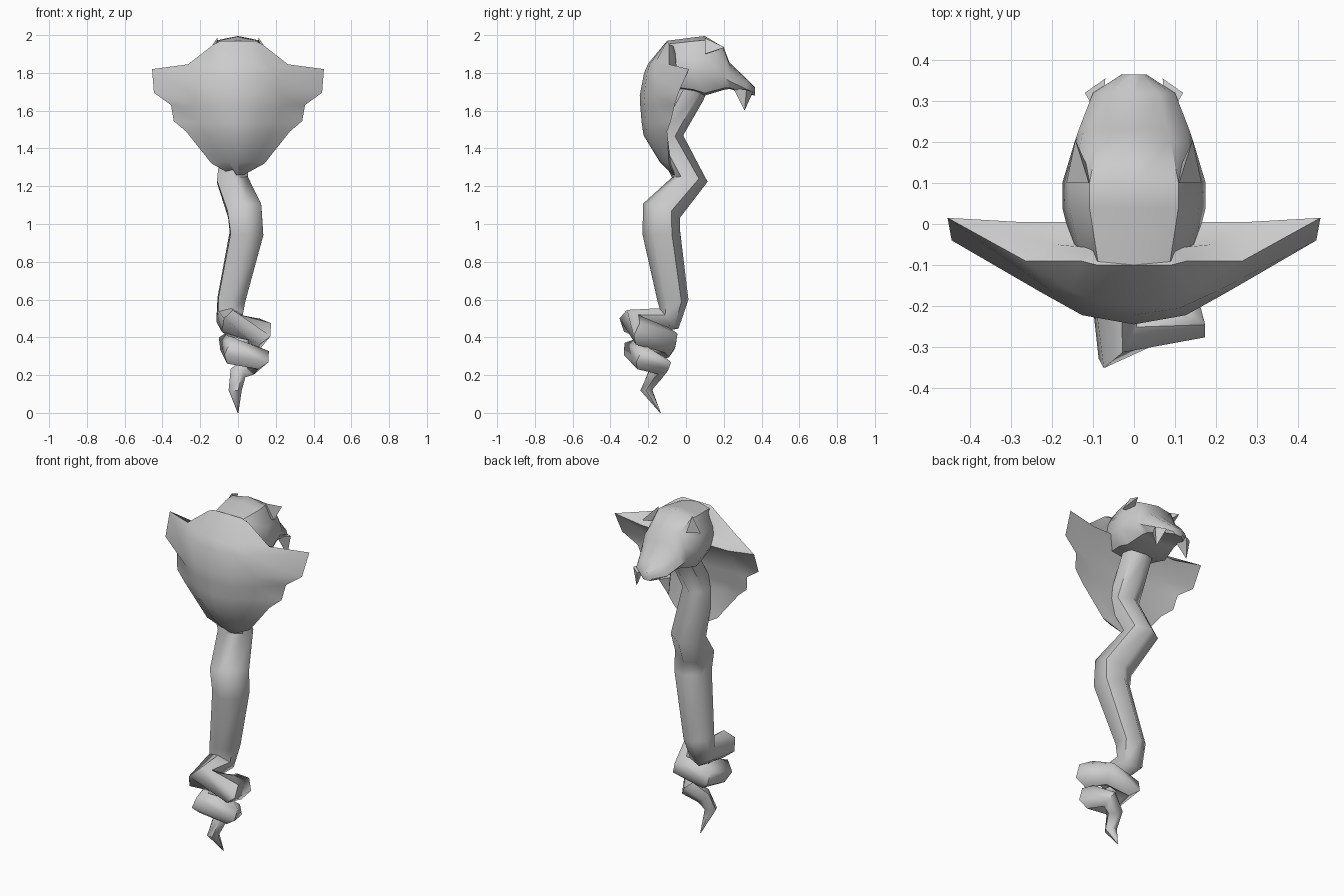
import bpy, bmesh, math
from mathutils import Vector

cube = bpy.data.objects.get("Cube")
if cube:
    bpy.data.objects.remove(cube, do_unlink=True)

grey = bpy.data.materials.new("stone_grey")
grey.use_nodes = True
COLOUR = (0.6, 0.6, 0.6, 1)
grey.diffuse_color = COLOUR
grey.node_tree.nodes["Principled BSDF"].inputs["Base Color"].default_value = COLOUR


def finish(name, bm, angle=50):
    """Turn a bmesh into a shaded object."""
    bmesh.ops.remove_doubles(bm, verts=bm.verts, dist=0.0005)
    bmesh.ops.recalc_face_normals(bm, faces=bm.faces)
    mesh = bpy.data.meshes.new(name)
    bm.to_mesh(mesh)
    bm.free()
    mesh.materials.append(grey)
    obj = bpy.data.objects.new(name, mesh)
    bpy.context.collection.objects.link(obj)
    bpy.ops.object.select_all(action='DESELECT')
    obj.select_set(True)
    bpy.context.view_layer.objects.active = obj
    bpy.ops.object.shade_smooth_by_angle(angle=math.radians(angle))
    return obj


def loft(name, rings, angle=50):
    """Bridge closed rings of points and cap both ends."""
    bm = bmesh.new()
    loops = [[bm.verts.new(p) for p in ring] for ring in rings]
    n = len(loops[0])
    for a, b in zip(loops, loops[1:]):
        for i in range(n):
            j = (i + 1) % n
            bm.faces.new((a[i], a[j], b[j], b[i]))
    bm.faces.new(loops[0])
    bm.faces.new(loops[-1])
    return finish(name, bm, angle)


def tube(name, path, sides=6):
    """Sweep a round section along (x, y, z, radius) points."""
    pts = [Vector(p[:3]) for p in path]
    normal = Vector((1, 0, 0))
    rings = []
    for i, p in enumerate(pts):
        before = (p - pts[max(i - 1, 0)]).normalized()
        after = (pts[min(i + 1, len(pts) - 1)] - p).normalized()
        tangent = (before + after).normalized()
        normal = (normal - tangent * normal.dot(tangent)).normalized()
        side = tangent.cross(normal)
        angles = [math.tau * (k + 0.5) / sides for k in range(sides)]
        rings.append([p + (normal * math.cos(a) + side * math.sin(a)) * path[i][3]
                      for a in angles])
    return loft(name, rings, 60)


# Body: neck, S-bend, two coils and pointed tail
tube("body", [
    (0, 0.07, 1.82, 0.08), (0, 0.02, 1.69, 0.08), (-0.01, -0.1, 1.47, 0.085),
    (-0.03, 0.02, 1.235, 0.095), (0.035, -0.13, 1.07, 0.105),
    (0.045, -0.13, 0.95, 0.1), (-0.035, -0.07, 0.6, 0.083),
    (-0.045, -0.09, 0.5, 0.075),
    (-0.04, -0.29, 0.475, 0.075), (0.115, -0.235, 0.43, 0.075),
    (0.08, -0.1, 0.385, 0.07), (-0.05, -0.11, 0.36, 0.07),
    (-0.03, -0.275, 0.325, 0.07), (0.11, -0.23, 0.29, 0.065),
    (0.06, -0.13, 0.25, 0.055), (0, -0.16, 0.21, 0.045),
    (-0.015, -0.21, 0.12, 0.035), (0, -0.135, 0, 0.002)])

# Hood: z, back y, shoulder (x, y), rim (x, y, z), inner (x, y, z)
HOOD = [
    (1.97, -0.1, (0.09, -0.1), (0.13, -0.09, 1.95), (0.09, -0.06, 1.94)),
    (1.85, -0.2, (0.15, -0.165), (0.265, -0.09, 1.845), (0.19, -0.05, 1.83)),
    (1.8, -0.222, (0.2, -0.165), (0.455, 0.015, 1.82), (0.28, 0.005, 1.79)),
    (1.68, -0.245, (0.23, -0.165), (0.445, -0.04, 1.695), (0.26, -0.07, 1.69)),
    (1.62, -0.242, (0.23, -0.155), (0.355, -0.06, 1.63), (0.23, -0.085, 1.62)),
    (1.54, -0.235, (0.21, -0.15), (0.34, -0.08, 1.545), (0.19, -0.1, 1.54)),
    (1.47, -0.225, (0.17, -0.155), (0.275, -0.1, 1.49), (0.16, -0.11, 1.48)),
    (1.33, -0.14, (0.09, -0.12), (0.14, -0.09, 1.32), (0.08, -0.08, 1.32)),
    (1.26, -0.07, (0.02, -0.068), (0.03, -0.065, 1.26), (0.02, -0.06, 1.26)),
]
rings = []
for z, back, (sx, sy), rim, inner in HOOD:
    mid = (sx * 0.55, back * 0.72 + sy * 0.28, z)
    half = [mid, (sx, sy, z), rim, inner]
    mirror = [(-x, y, h) for x, y, h in reversed(half)]
    rings.append([(0, back, z)] + half + [(0, inner[1], inner[2])] + mirror)
loft("hood", rings, 45)

# Head: y, half width, top z, bottom z for each cross-section
HEAD = [
    (-0.13, 0.1, 1.93, 1.78), (-0.1, 0.14, 1.97, 1.72), (0.04, 0.175, 1.988, 1.7),
    (0.1, 0.175, 1.995, 1.68), (0.2, 0.145, 1.935, 1.71),
    (0.23, 0.135, 1.855, 1.715), (0.32, 0.1, 1.77, 1.69), (0.365, 0.03, 1.725, 1.68)]
SECTION = [(0, 1), (0.62, 0.93), (0.9, 0.62), (1, 0.3), (0.75, 0.04), (0, 0)]
outline = SECTION + [(-u, v) for u, v in SECTION[-2:0:-1]]
loft("head", [[(u * w, y, low + v * (top - low)) for u, v in outline]
              for y, w, top, low in HEAD], 40)


def spike(name, corners, tip):
    """Three-sided pointed piece."""
    bm = bmesh.new()
    base = [bm.verts.new(c) for c in corners]
    point = bm.verts.new(tip)
    bm.faces.new(base)
    for i in range(3):
        bm.faces.new((base[i], base[(i + 1) % 3], point))
    return finish(name, bm, 20)


for label, s in (("left", 1), ("right", -1)):
    # Slanted eyes
    spike(label + "_eye", [(s * 0.11, 0.1, 1.985), (s * 0.165, 0.1, 1.9),
                           (s * 0.1, 0.11, 1.9)], (s * 0.143, 0.205, 1.935))
    # Fangs
    spike(label + "_fang", [(s * 0.07, 0.355, 1.70), (s * 0.12, 0.32, 1.71),
                            (s * 0.08, 0.25, 1.72)], (s * 0.105, 0.31, 1.6))
